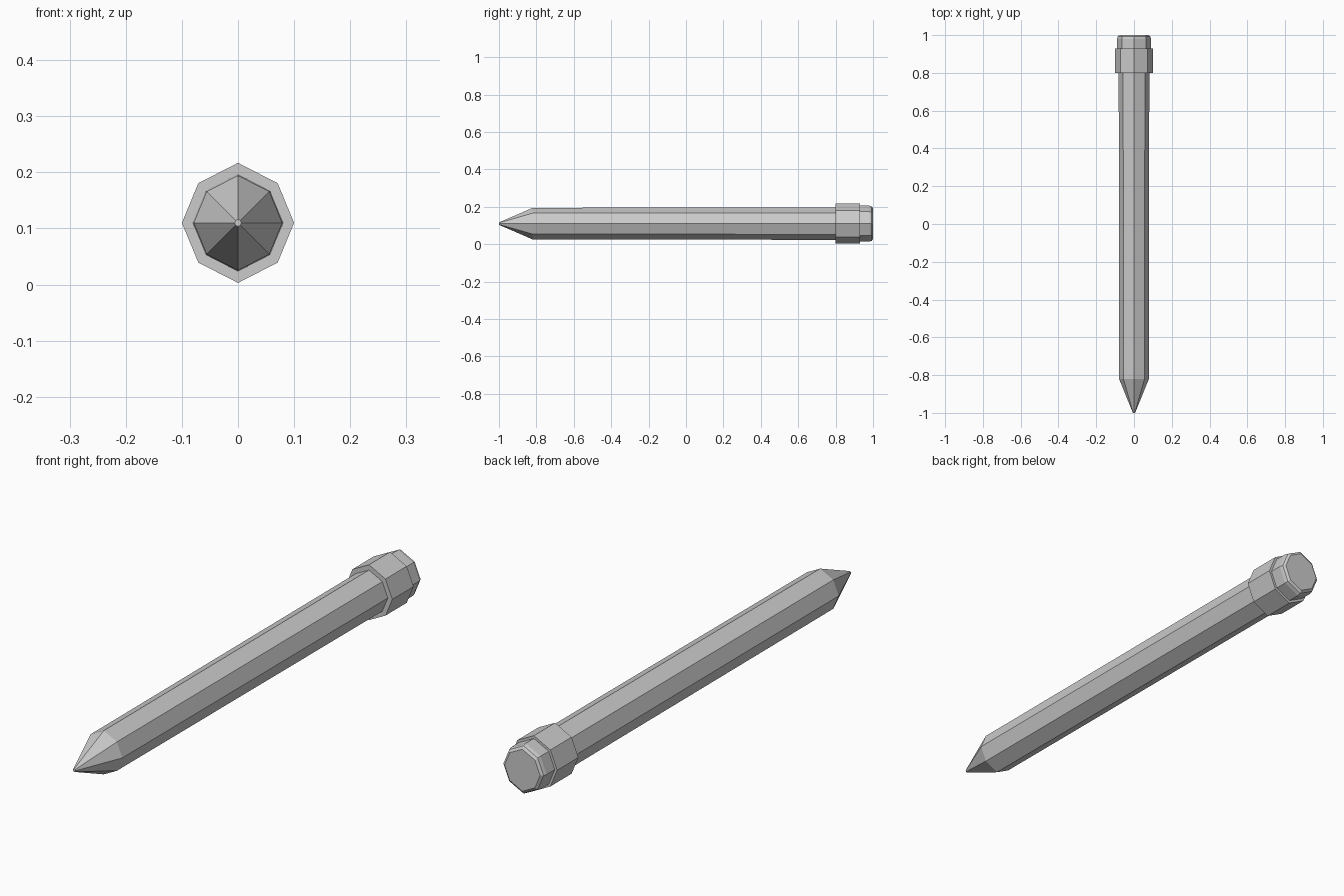
import bpy
from math import cos, sin, pi

if "Cube" in bpy.data.objects:
    bpy.data.objects.remove(bpy.data.objects["Cube"])

CENTRE_Z = 0.11


def octagon(y, r, stretch=1.07):
    # Eight-sided ring across the y axis, top and bottom corners slightly raised
    ring = []
    for k in range(8):
        a = k * pi / 4
        s = stretch if k in (2, 6) else 1.0
        ring.append((r * cos(a), y, CENTRE_Z + r * sin(a) * s))
    return ring


def loft(name, profile):
    # Bridge octagons along a (y, radius) profile and cap both ends
    verts = [v for y, r in profile for v in octagon(y, r)]
    n = len(profile)
    faces = [(8 * i + k, 8 * i + (k + 1) % 8, 8 * i + 8 + (k + 1) % 8, 8 * i + 8 + k)
             for i in range(n - 1) for k in range(8)]
    faces = [f[::-1] for f in faces]
    faces.append(tuple(range(8)))
    faces.append(tuple(reversed(range(8 * n - 8, 8 * n))))
    mesh = bpy.data.meshes.new(name)
    mesh.from_pydata(verts, [], [f[::-1] for f in faces])
    mesh.update()
    obj = bpy.data.objects.new(name, mesh)
    bpy.context.collection.objects.link(obj)
    return obj


# Sharpened tip with a tiny blunt end, then the long shaft
loft("pencil_tip", [(-1.0, 0.006), (-0.82, 0.079)])
loft("pencil_shaft", [(-0.82, 0.079), (0.81, 0.081)])

# Wider collar that holds the eraser
loft("collar", [(0.80, 0.1), (0.93, 0.1)])

# Eraser with a chamfered end
loft("eraser", [(0.92, 0.09), (0.98, 0.09), (0.993, 0.086), (1.0, 0.076)])
